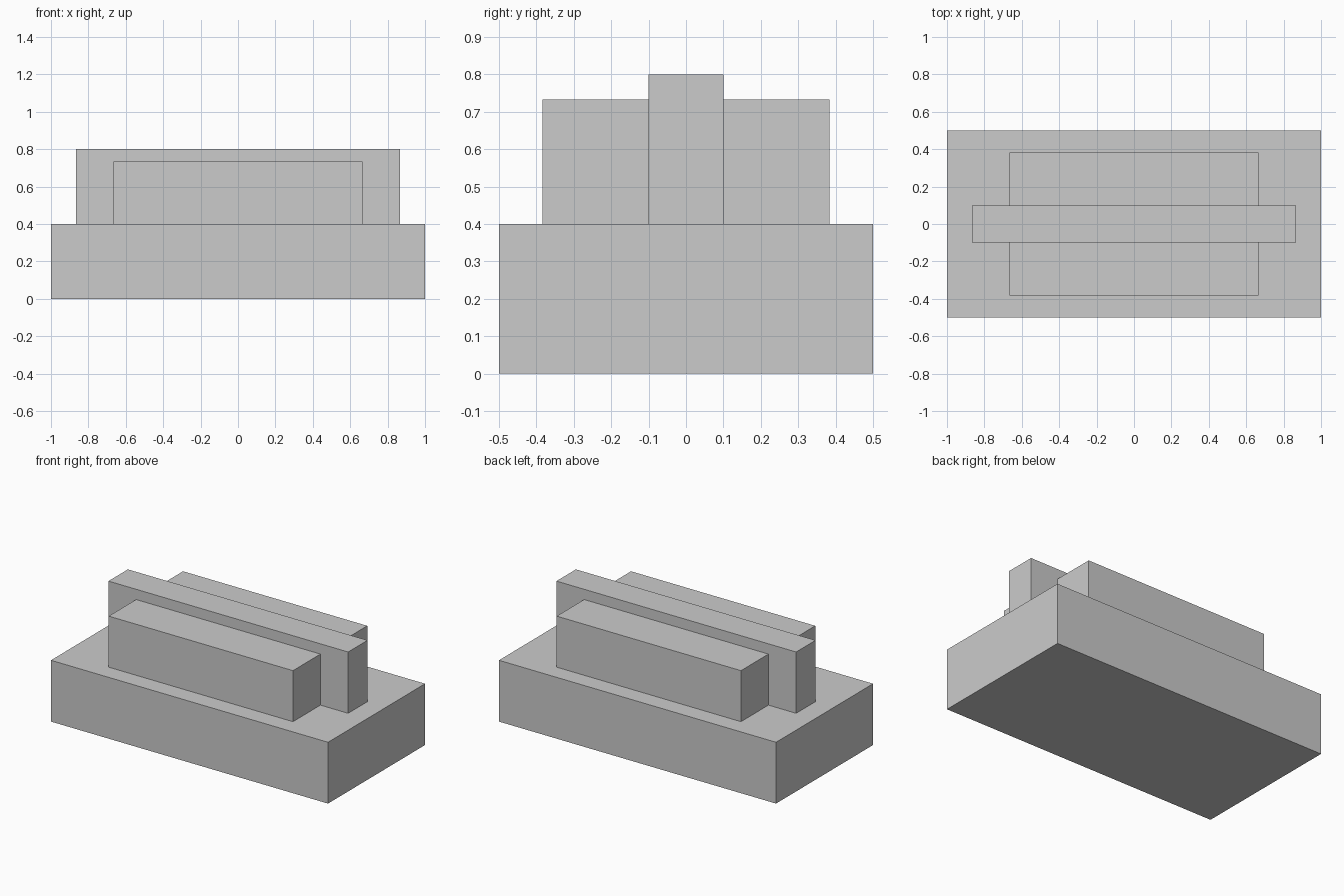
import bpy

if "Cube" in bpy.data.objects:
    bpy.data.objects.remove(bpy.data.objects["Cube"])


def box(name, x, y, z):
    """Axis-aligned box from (min, max) ranges."""
    ranges = (x, y, z)
    bpy.ops.mesh.primitive_cube_add(size=1, location=[(a + b) / 2 for a, b in ranges])
    obj = bpy.context.object
    obj.name = name
    obj.scale = [b - a for a, b in ranges]
    bpy.ops.object.transform_apply(location=True, rotation=False, scale=True)
    return obj


# Wide base slab
box("base", (-1, 1), (-0.5, 0.5), (0, 0.4))

# Tall thin wall along the middle
box("center_wall", (-0.865, 0.865), (-0.1, 0.1), (0.4, 0.8))

# Lower side blocks against the wall, front mirrored to back
side = box("side_blocks", (-0.665, 0.665), (-0.383, -0.1), (0.4, 0.733))
mirror = side.modifiers.new("Mirror", "MIRROR")
mirror.use_axis = (False, True, False)
mirror.use_mirror_merge = False
